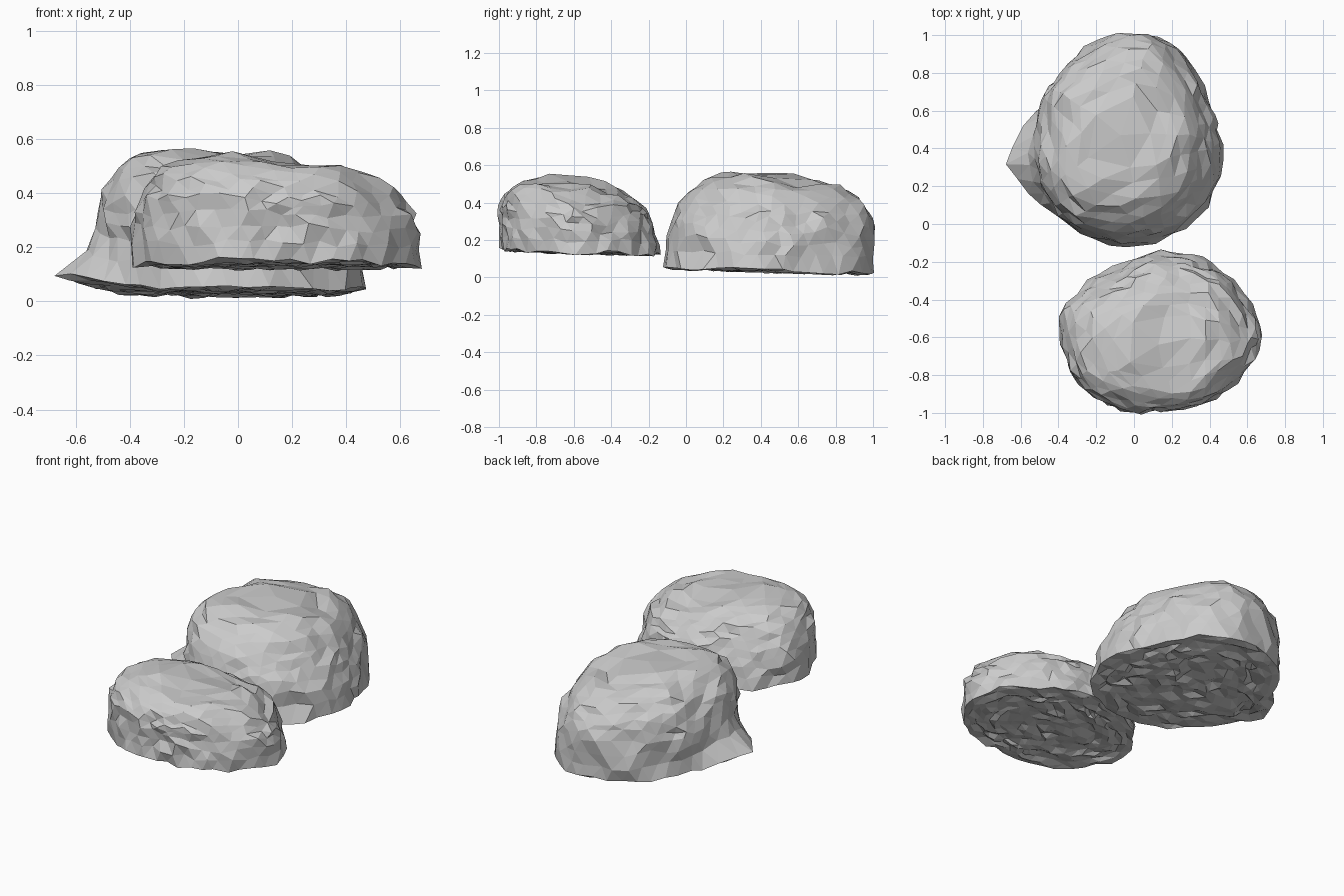
import bpy, bmesh, math, random
from mathutils import Vector, noise

if "Cube" in bpy.data.objects:
    bpy.data.objects.remove(bpy.data.objects["Cube"])

random.seed(4)


def ring(radii, theta):
    # smooth cyclic (Catmull-Rom) lookup of the plan outline
    n = len(radii)
    t = (theta / math.tau * n) % n
    i, f = int(t), t % 1
    a, b, c, d = (radii[(i + k) % n] for k in (-1, 0, 1, 2))
    return b + 0.5 * f * (c - a + f * (2*a - 5*b + 4*c - d + f * (3*(b - c) + d - a)))


def bell(x, y, cx, cy, sx, sy):
    return math.exp(-((x - cx) / sx) ** 2 - ((y - cy) / sy) ** 2)


def boulder(name, centre, radii, base, top, lean, ledge=0.0, seed=0.0):
    bm = bmesh.new()
    bmesh.ops.create_icosphere(bm, subdivisions=4, radius=1)
    for v in bm.verts:
        d = v.co.normalized()
        phi = math.asin(max(-1, min(1, d.z)))
        theta = math.atan2(d.y, d.x) % math.tau
        deg = math.degrees(theta)
        r = ring(radii, theta)
        # steep sides and a broad dome above, flat underside
        if phi >= 0:
            rad = max(0, math.cos(phi)) ** 0.5
            zf = math.sin(phi) ** 0.86
        else:
            rad = (1 + phi / (math.pi / 2)) ** 0.85
            zf = 0.0
        # thin ledge at the foot, heavy shoulder above it
        bump = math.exp(-((deg - 189) / 25) ** 2) if ledge else 0
        r += ledge * bump * max(0, 1 - zf / 0.3) ** 1.5
        if ledge:
            r += 0.07 * math.exp(-((deg - 218) / 28) ** 2) * zf
        x = centre[0] + r * rad * math.cos(theta) + lean[0] * zf
        y = centre[1] + r * rad * math.sin(theta) + lean[1] * zf
        low = base(x, y) + 0.06 * bump * rad ** 4
        z = low + zf * (top(x, y) - low)
        # weathering: stretched strata bumps plus small chips
        p = Vector((x * 3.5, y * 5, z * 7)) + Vector((seed, seed, seed))
        wave = noise.noise_vector(p) * 0.022
        chip = Vector([random.uniform(-0.014, 0.014) for _ in range(3)])
        if zf < 0.2:
            wave.z *= 0.3
        co = Vector((x, y, z)) + wave + chip
        co.z = max(co.z, 0)
        v.co = co
    me = bpy.data.meshes.new(name)
    bm.to_mesh(me)
    bm.free()
    ob = bpy.data.objects.new(name, me)
    bpy.context.collection.objects.link(ob)
    return ob


# larger rear boulder with a foot ledge on its left
boulder("rear_boulder", (-0.05, 0.42),
        [.51, .51, .57, .58, .52, .48, .46, .48, .52, .54, .54, .53],
        lambda x, y: 0.05 - 0.03 * y,
        lambda x, y: 0.56 - 0.06 * (x + 0.1) - 0.05 * (y - 0.35)
        - 0.03 * bell(x, y, 0.1, 0.6, 0.4, 0.1),
        (-0.03, 0.05), ledge=0.17, seed=2.3)

# smaller front boulder resting a little higher
boulder("front_boulder", (0.14, -0.58),
        [.54, .49, .46, .43, .42, .49, .53, .50, .45, .41, .43, .48],
        lambda x, y: 0.135 - 0.03 * (y + 0.58),
        lambda x, y: 0.53 - 0.07 * (x - 0.05) - 0.05 * (y + 0.58)
        - 0.03 * bell(x, y, 0.2, -0.5, 0.15, 0.3),
        (-0.02, -0.045), seed=7.7)
